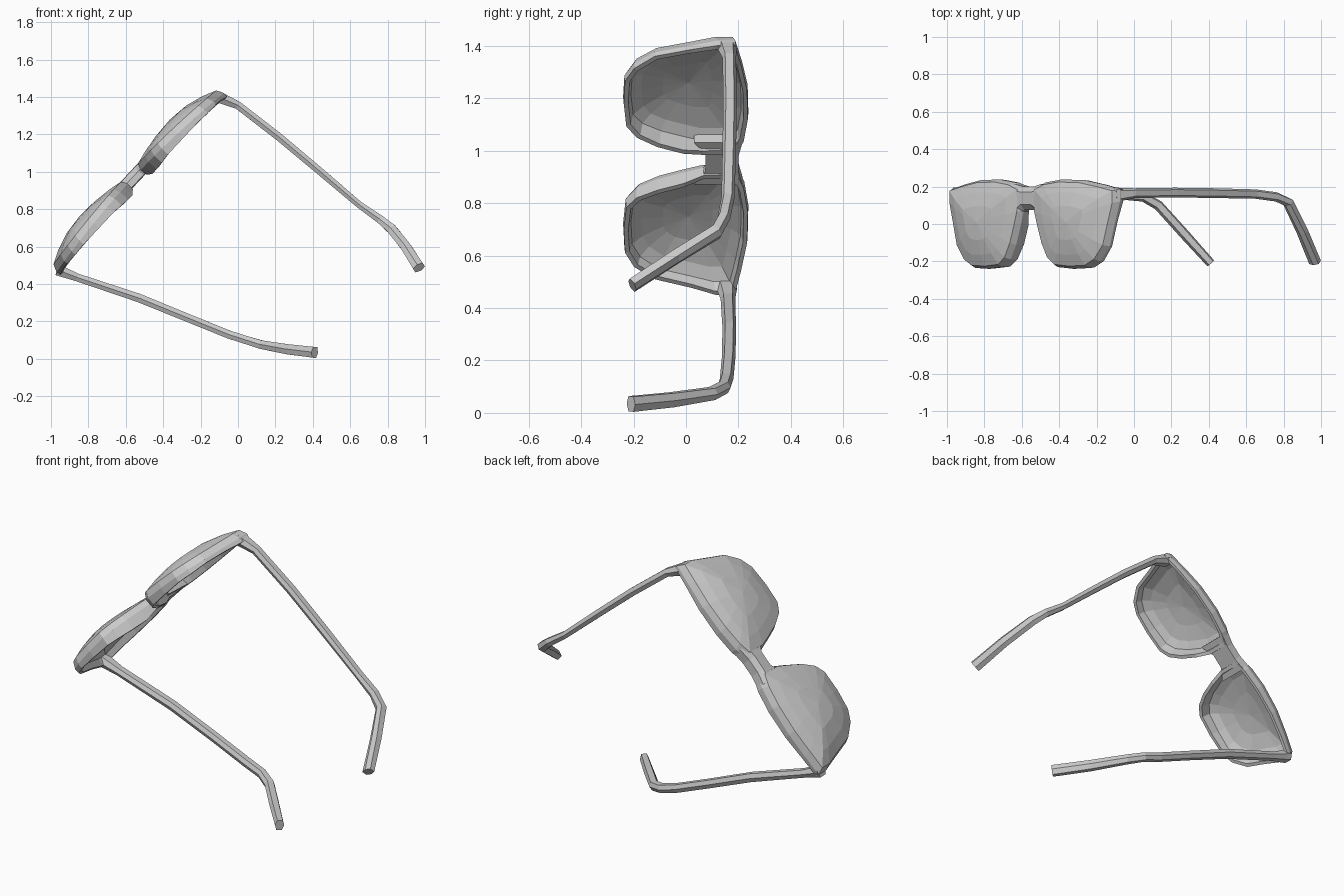
import bpy, bmesh, math
from mathutils import Vector, Matrix

if "Cube" in bpy.data.objects:
    bpy.data.objects.remove(bpy.data.objects["Cube"])

# Front frame local axes: x along the brow, y up the lens, z outward
FRAME = Matrix.Translation((-0.515, 0, 0.935)) @ Matrix.Rotation(math.radians(-46.9), 4, 'Y')


def loft(name, rings, poles=(None, None), matrix=None, mirror=False):
    """Skin a list of equal-length rings; each end is a fan to a pole or a flat cap."""
    bm = bmesh.new()
    vs = [[bm.verts.new(p) for p in r] for r in rings]
    n = len(vs[0])
    for a, b in zip(vs, vs[1:]):
        for i in range(n):
            j = (i + 1) % n
            bm.faces.new((a[i], a[j], b[j], b[i]))
    for ring, pole in ((vs[0], poles[0]), (vs[-1], poles[1])):
        if pole is None:
            bm.faces.new(ring)
        else:
            c = bm.verts.new(pole)
            for i in range(n):
                bm.faces.new((ring[i], ring[(i + 1) % n], c))
    bmesh.ops.recalc_face_normals(bm, faces=bm.faces)
    me = bpy.data.meshes.new(name)
    bm.to_mesh(me)
    bm.free()
    ob = bpy.data.objects.new(name, me)
    bpy.context.collection.objects.link(ob)
    if matrix:
        ob.matrix_world = matrix
    if mirror:
        ob.modifiers.new("Mirror", 'MIRROR')
    return ob


# Lens outline: (along brow, height, back edge depth)
OUTLINE = [(.05, .195, .02), (.12, .222, .015), (.24, .238, .01), (.40, .235, .005),
           (.54, .212, 0), (.655, .188, -.01), (.655, .12, -.015), (.625, .02, -.005),
           (.585, -.12, 0), (.52, -.2, .0), (.45, -.235, .005), (.33, -.24, .005),
           (.21, -.23, .005), (.155, -.19, .0), (.11, -.11, -.005), (.075, -.01, -.005),
           (.05, .07, .015)]
CX, CY = 0.35, 0.01


def front_depth(x, k):
    rim = 0.085 - 0.045 * (x / 0.66) ** 2
    return rim + (0.125 - rim) * (1 - k * k)


def ring(k, depth):
    """Outline shrunk by k about the lens centre, at a depth given by depth(x, back)."""
    return [(CX + (x - CX) * k, CY + (y - CY) * k, depth(x, b)) for x, y, b in OUTLINE]


# Lens with rim: concave inside, round the rim, domed outside
lens_rings = [ring(k, lambda x, b, k=k: front_depth(x, k) - 0.025) for k in (.4, .72)]
lens_rings += [ring(.88, lambda x, b: front_depth(x, .88) - 0.035),
               ring(.92, lambda x, b: b),
               ring(.99, lambda x, b: b),
               ring(1.0, lambda x, b: front_depth(x, 1) - 0.03)]
lens_rings += [ring(k, lambda x, b, k=k: front_depth(x, k)) for k in (.94, .7, .38)]
loft("lenses_and_rims", lens_rings, ((CX, CY, .10), (CX, CY, .125)), FRAME, True)

# Bridge between the lenses
loft("bridge", [[(s, lo, .025), (s, hi, .02), (s, hi, .07), (s, hi - .03, .09), (s, lo + .03, .088), (s, lo, .06)]
                for s, lo, hi in ((-.11, .03, .215), (-.04, .075, .2), (.04, .075, .2), (.11, .03, .215))],
     matrix=FRAME)


# Temple arms: six-sided bar swept along a path of (x, y, z, half width, half height)
def temple(name, path):
    pts = [Vector(p[:3]) for p in path]
    rings = []
    for i, (c, p) in enumerate(zip(pts, path)):
        t = (pts[min(i + 1, len(pts) - 1)] - pts[max(i - 1, 0)]).normalized()
        side = t.cross(Vector((0, 1, 0))).normalized()
        up = side.cross(t)
        w, h = p[3:]
        rings.append([c + side * w * a + up * h * b for a, b in
                      ((-1, -.6), (0, -1), (1, -.6), (1, .6), (0, 1), (-1, .6))])
    loft(name, rings)


temple("upper_temple", [(-.105, .155, 1.40, .03, .04), (.0, .165, 1.355, .021, .026),
                        (.22, .168, 1.185, .021, .026), (.435, .165, 1.005, .02, .026),
                        (.65, .16, .822, .018, .025), (.76, .145, .745, .022, .025),
                        (.825, .115, .69, .026, .027), (.9, -.04, .595, .027, .027),
                        (.968, -.205, .487, .03, .024)])
temple("lower_temple", [(-.965, .155, .475, .03, .04), (-.86, .16, .435, .021, .028),
                        (-.53, .165, .325, .023, .026), (-.26, .163, .215, .022, .026),
                        (-.05, .155, .13, .022, .026), (.05, .145, .098, .022, .026),
                        (.13, .1, .074, .023, .027), (.27, -.055, .05, .027, .027),
                        (.41, -.21, .034, .029, .024)])
